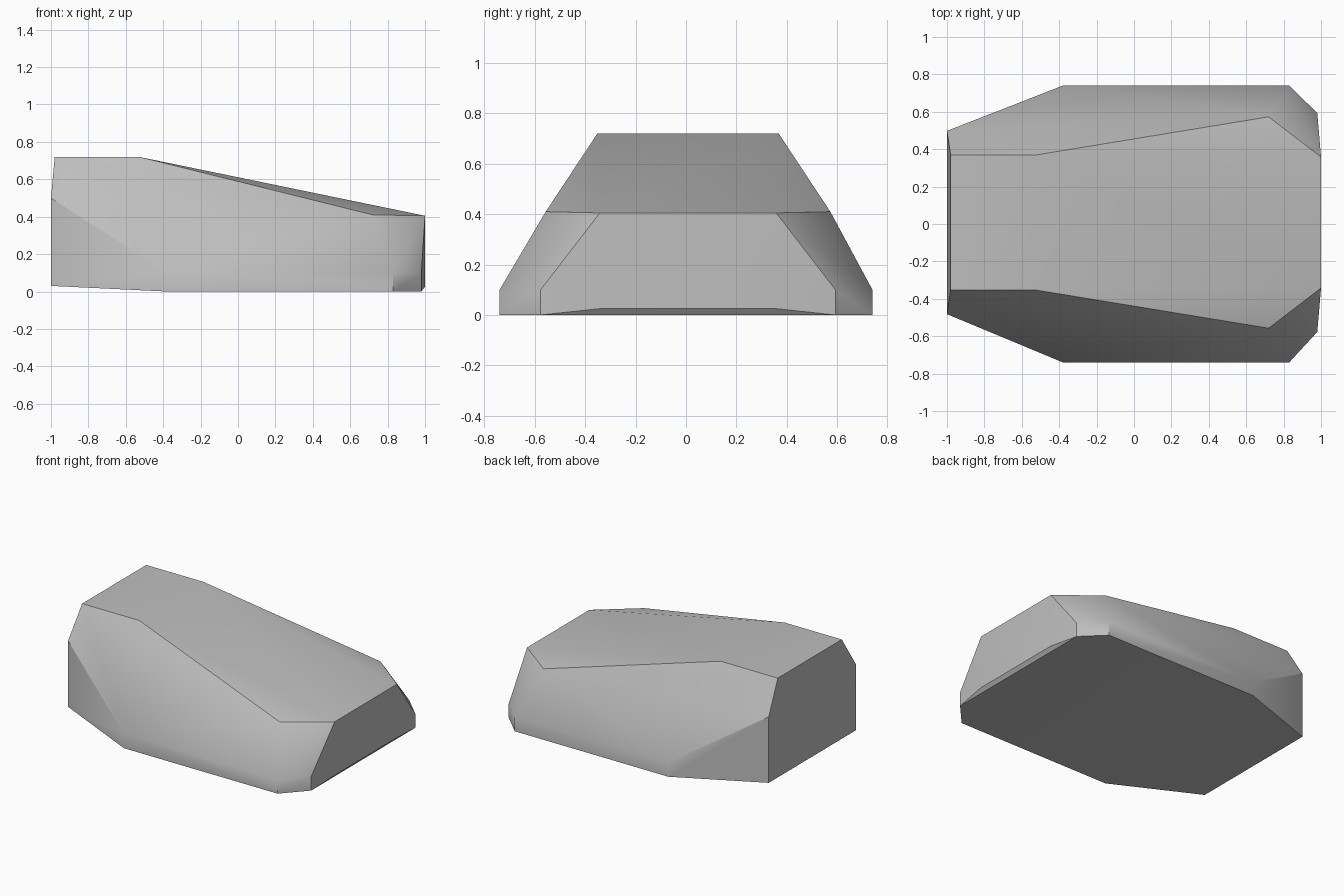
import bpy
import bmesh
import math

cube = bpy.data.objects.get("Cube")
if cube:
    bpy.data.objects.remove(cube, do_unlink=True)

# Stone colour
stone = bpy.data.materials.new("stone_grey")
stone.use_nodes = True
grey = (0.52, 0.52, 0.52, 1)
stone.diffuse_color = grey
stone.node_tree.nodes["Principled BSDF"].inputs["Base Color"].default_value = grey

# Corners of one half: x, half width, z
skirt = [(x, 0.74, z) for x in (-0.38, 0.83) for z in (0, 0.1)]
front_end = [(0.98, 0.585, 0), (0.98, 0.585, 0.1), (1, 0.35, 0.025), (1, 0.35, 0.405)]
rear_end = [(-1, 0.49, 0.03), (-1, 0.49, 0.5), (-0.98, 0.36, 0.72)]
ridge = [(-0.53, 0.36, 0.72), (0.72, 0.565, 0.41)]

# Both halves wrapped in a convex skin
bm = bmesh.new()
for x, y, z in skirt + front_end + rear_end + ridge:
    shift = 0 if y > 0.7 else 0.008
    for side in (-1, 1):
        bm.verts.new((x, side * y + shift, z))
bmesh.ops.convex_hull(bm, input=bm.verts)
bmesh.ops.dissolve_limit(bm, angle_limit=math.radians(1),
                         verts=bm.verts, edges=bm.edges)
bmesh.ops.recalc_face_normals(bm, faces=bm.faces)

mesh = bpy.data.meshes.new("boulder")
bm.to_mesh(mesh)
bm.free()
mesh.materials.append(stone)
boulder = bpy.data.objects.new("boulder", mesh)
bpy.context.collection.objects.link(boulder)

# Soft shallow edges, crisp steep ones
bpy.ops.object.select_all(action='DESELECT')
boulder.select_set(True)
bpy.context.view_layer.objects.active = boulder
bpy.ops.object.shade_smooth_by_angle(angle=math.radians(35))
